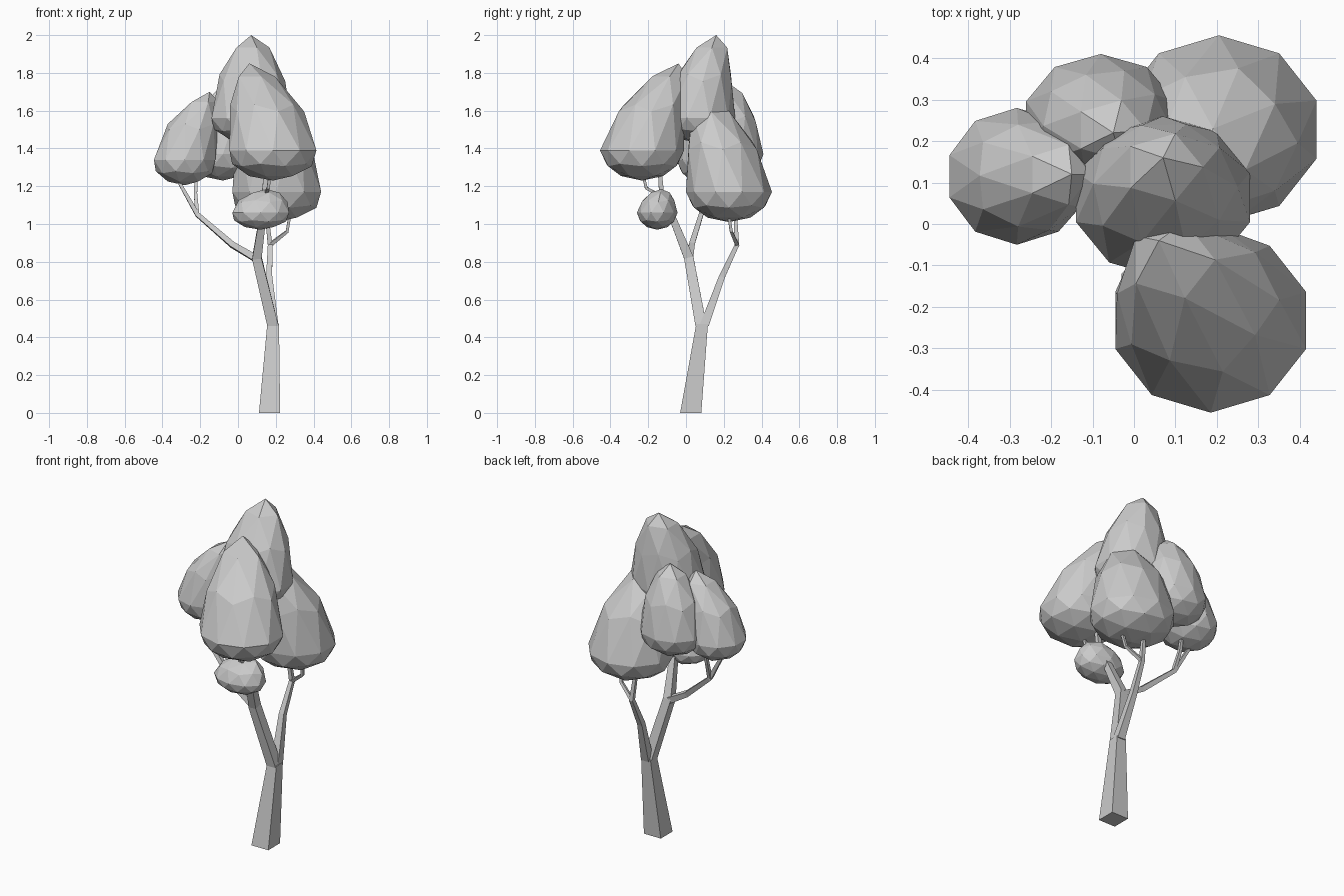
import bpy, bmesh
from mathutils import Vector

if "Cube" in bpy.data.objects:
    bpy.data.objects.remove(bpy.data.objects["Cube"])


def finish(name, bm):
    bmesh.ops.recalc_face_normals(bm, faces=bm.faces[:])
    me = bpy.data.meshes.new(name)
    bm.to_mesh(me)
    bm.free()
    ob = bpy.data.objects.new(name, me)
    bpy.context.collection.objects.link(ob)
    return ob


def limb(name, path):
    """Square-section tapering limb through (x, y, z, half_width) points."""
    bm = bmesh.new()
    pts = [Vector(p[:3]) for p in path]
    rings = []
    for i, p in enumerate(pts):
        t = (pts[min(i + 1, len(pts) - 1)] - pts[max(i - 1, 0)]).normalized()
        if p.z < 0.5:
            t = Vector((0, 0, 1))
        u = (Vector((1, 0, 0)) - t * t.x).normalized()
        v = t.cross(u)
        h = path[i][3]
        rings.append([bm.verts.new(p + u * a * h + v * b * h)
                      for a, b in ((-1, -1), (1, -1), (1, 1), (-1, 1))])
    for r, s in zip(rings, rings[1:]):
        for k in range(4):
            bm.faces.new((r[k], r[(k + 1) % 4], s[(k + 1) % 4], s[k]))
    bm.faces.new(rings[0])
    bm.faces.new(rings[-1])
    return finish(name, bm)


def leaf_clump(name, lo, hi, wide_z, apex, taper=0.15):
    """Faceted drop: low belly, stretched top leaning towards apex (x, y)."""
    bm = bmesh.new()
    bmesh.ops.create_icosphere(bm, subdivisions=2, radius=1)
    lo, hi = Vector(lo), Vector(hi)
    c, r = (lo + hi) / 2, (hi - lo) / 2
    # fill the belly bounds exactly, then lean and taper the top
    ext = [max(abs(v.co[i]) for v in bm.verts) for i in range(2)]
    for v in bm.verts:
        x, y, z = v.co
        t = max(z, 0)
        k = 1 - taper * t
        s = t ** 1.7
        v.co = (c.x + x / ext[0] * r.x * k + (apex[0] - c.x) * s,
                c.y + y / ext[1] * r.y * k + (apex[1] - c.y) * s,
                wide_z + z * (hi.z - wide_z if z > 0 else wide_z - lo.z))
    return finish(name, bm)


# trunk and the two main limbs
limb("trunk", [(0.167, 0.025, 0, 0.056), (0.186, 0.085, 0.47, 0.031)])
limb("front_limb", [(0.185, 0.08, 0.46, 0.03), (0.10, 0.015, 0.82, 0.025),
                    (0.13, -0.07, 1.03, 0.018), (0.14, -0.13, 1.17, 0.013),
                    (0.15, -0.14, 1.30, 0.01)])
limb("back_limb", [(0.19, 0.095, 0.46, 0.025), (0.165, 0.19, 0.72, 0.016),
                   (0.17, 0.27, 0.89, 0.012), (0.15, 0.26, 1.06, 0.009)])

# thin branches
limb("left_branch", [(0.09, 0.02, 0.82, 0.018), (-0.03, 0.03, 0.89, 0.015),
                     (-0.215, 0.08, 1.05, 0.012), (-0.34, 0.10, 1.27, 0.007)])
limb("left_twig", [(-0.215, 0.08, 1.05, 0.01), (-0.225, 0.12, 1.16, 0.009),
                   (-0.22, 0.15, 1.28, 0.007)])
limb("right_twig", [(0.17, 0.27, 0.89, 0.01), (0.26, 0.24, 0.96, 0.008),
                    (0.28, 0.22, 1.08, 0.007)])
limb("front_twig", [(0.14, -0.12, 1.14, 0.009), (0.16, -0.21, 1.19, 0.008),
                    (0.17, -0.23, 1.27, 0.007)])

# foliage clumps
leaf_clump("left_leaves", (-0.445, -0.05, 1.205), (-0.12, 0.28, 1.70), 1.34, (-0.15, 0.12))
leaf_clump("back_left_leaves", (-0.26, 0.08, 1.23), (0.10, 0.41, 1.75), 1.37, (-0.05, 0.22))
leaf_clump("top_leaves", (-0.14, -0.13, 1.43), (0.28, 0.26, 2.0), 1.56, (0.07, 0.16), 0.2)
leaf_clump("front_right_leaves", (-0.045, -0.455, 1.23), (0.415, -0.01, 1.85), 1.39, (0.06, -0.04), 0.2)
leaf_clump("back_right_leaves", (-0.03, 0.0, 1.01), (0.44, 0.455, 1.67), 1.17, (0.14, 0.10), 0.15)
leaf_clump("small_front_leaves", (-0.03, -0.26, 0.97), (0.27, -0.045, 1.185), 1.06, (0.15, -0.13), 0.1)
